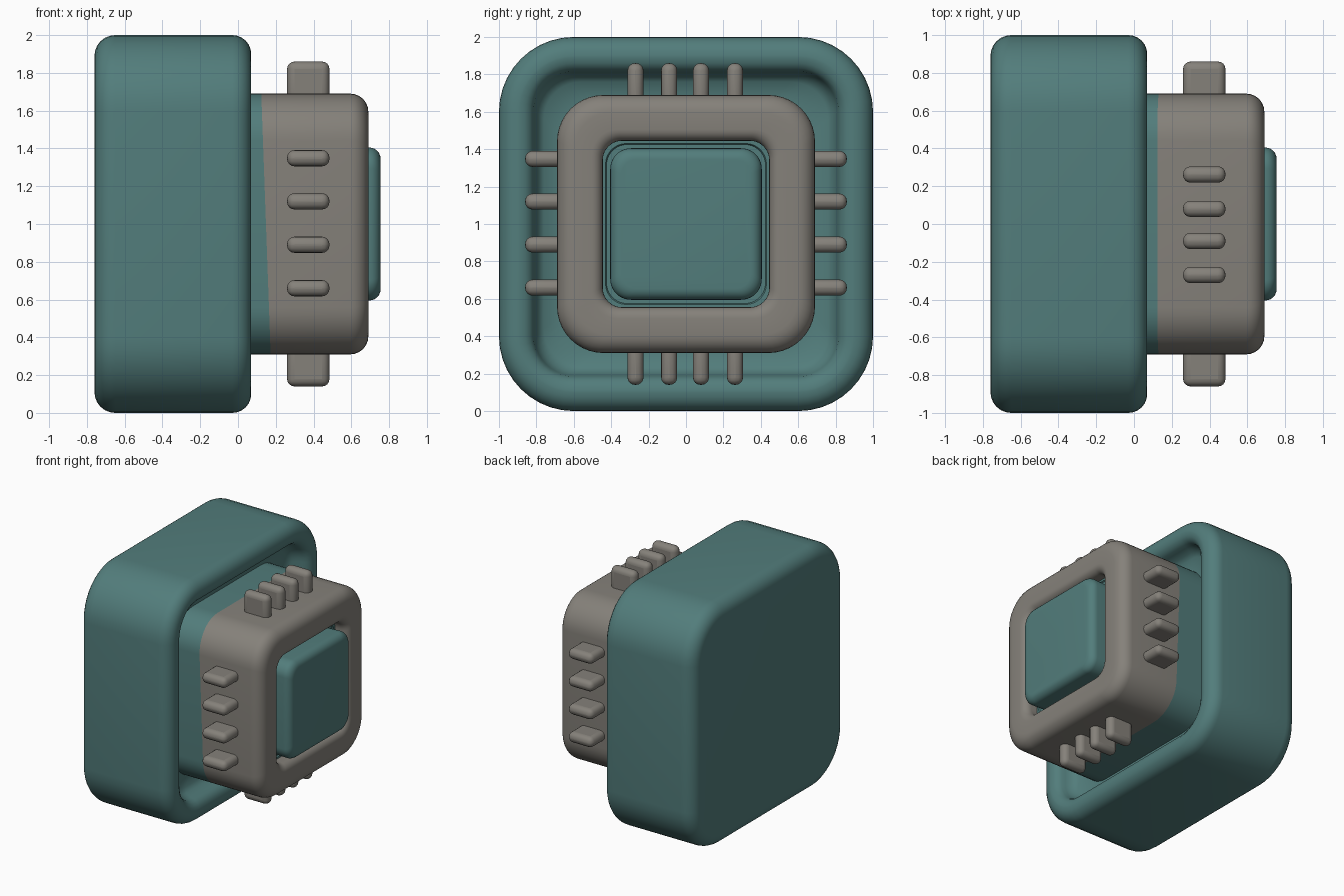
import bpy, math

if "Cube" in bpy.data.objects:
    bpy.data.objects.remove(bpy.data.objects["Cube"])

def material(name, rgb):
    m = bpy.data.materials.new(name)
    m.diffuse_color = (*rgb, 1)
    m.use_nodes = True
    m.node_tree.nodes["Principled BSDF"].inputs["Base Color"].default_value = m.diffuse_color
    return m

teal = material("teal", (0.085, 0.205, 0.2))
grey = material("warm grey", (0.235, 0.22, 0.195))

def smooth(obj, angle=40):
    bpy.ops.object.select_all(action='DESELECT')
    obj.select_set(True)
    bpy.context.view_layer.objects.active = obj
    bpy.ops.object.shade_smooth_by_angle(angle=math.radians(angle))

def ring(x, half, radius, slant=0, n=10):
    """Rounded square around the x axis."""
    pts = []
    for q in range(4):
        a0 = q * math.pi / 2
        cy = (half - radius) * (1 if q in (0, 3) else -1)
        cz = (half - radius) * (1 if q in (0, 1) else -1)
        for i in range(n + 1):
            a = a0 + i / n * math.pi / 2
            z = cz + radius * math.sin(a)
            pts.append((x - slant * z, cy + radius * math.cos(a), 1 + z))
    return pts

def arc(cx, ch, r, a0, a1, n=6):
    """Profile points (x, half width) along a circular arc."""
    return [(cx + r * math.cos(math.radians(a0 + (a1 - a0) * i / n)),
             ch + r * math.sin(math.radians(a0 + (a1 - a0) * i / n))) for i in range(n + 1)]

def loft(name, profile, corner, mats, split=None, slant=0):
    """Sweep a profile through rounded squares; faces after ring 'split' use the second material."""
    rings = [ring(x, h, corner(h), slant if i == split else 0) for i, (x, h) in enumerate(profile)]
    k = len(rings[0])
    verts = [p for r in rings for p in r]
    faces, idx = [tuple(reversed(range(k)))], [0]
    for i in range(len(rings) - 1):
        for j in range(k):
            a, b = i * k + j, i * k + (j + 1) % k
            faces.append((a, b, b + k, a + k))
            idx.append(1 if split is not None and i >= split else 0)
    faces.append(tuple(range(len(verts) - k, len(verts))))
    idx.append(0)
    me = bpy.data.meshes.new(name)
    me.from_pydata(verts, [], faces)
    for m in mats:
        me.materials.append(m)
    me.polygons.foreach_set("material_index", idx)
    obj = bpy.data.objects.new(name, me)
    bpy.context.collection.objects.link(obj)
    smooth(obj)
    return obj

# Large housing with a rounded rim and a shallow groove around the collar
housing = (arc(-0.65, 0.89, 0.11, 180, 90) + arc(-0.03, 0.9, 0.1, 90, 0)
           + arc(-0.01, 0.89, 0.08, 0, -90, 4) + [(-0.06, 0.79), (-0.09, 0.76), (-0.1, 0.66)])
loft("housing", housing, lambda h: max(0.2, 0.4 - (1 - h)), [teal])

# Collar: teal base, grey sleeve and a hollow front
collar = ([(-0.12, 0.69), (0.148, 0.69)] + arc(0.595, 0.595, 0.095, 90, 0)
          + arc(0.63, 0.505, 0.06, 0, -90) + [(0.56, 0.445)])
loft("collar", collar, lambda h: max(0.1, 0.25 - (0.69 - h) * 0.6), [teal, grey], split=1, slant=0.036)

# Teal lining of the front opening
loft("opening_lining", [(0.5, 0.45), (0.575, 0.45), (0.575, 0.43), (0.565, 0.425)],
     lambda h: 0.11, [teal])

# Front button
button = [(0.5, 0.4)] + arc(0.695, 0.345, 0.06, 90, 0)
loft("button", button, lambda h: 0.11 - (0.405 - h) * 0.5, [teal])

def fin(name, side, offset):
    """Rounded fin on one of the four collar sides."""
    bpy.ops.mesh.primitive_cube_add(size=1)
    obj = bpy.context.object
    obj.name = name
    ang = side * math.pi / 2
    for v in obj.data.vertices:
        x, y, z = v.co.x * 0.225, v.co.y * 0.086 + offset, v.co.z * 0.27 + 0.725
        turn = {0: (y, z), 1: (z, y), 2: (y, -z), 3: (-z, y)}[side]
        v.co = (0.372 + x, turn[0], 1 + turn[1])
    if side in (1, 2):
        obj.data.flip_normals()
    bev = obj.modifiers.new("round", 'BEVEL')
    bev.width, bev.segments = 0.04, 4
    obj.data.materials.append(grey)
    smooth(obj)

# Four fins on every side
for side, label in enumerate(("top", "back", "bottom", "front")):
    offsets = (-0.27, -0.09, 0.08, 0.262) if side % 2 == 0 else (-0.34, -0.11, 0.12, 0.348)
    for i, o in enumerate(offsets):
        fin(f"{label}_fin_{i + 1}", side, o)
